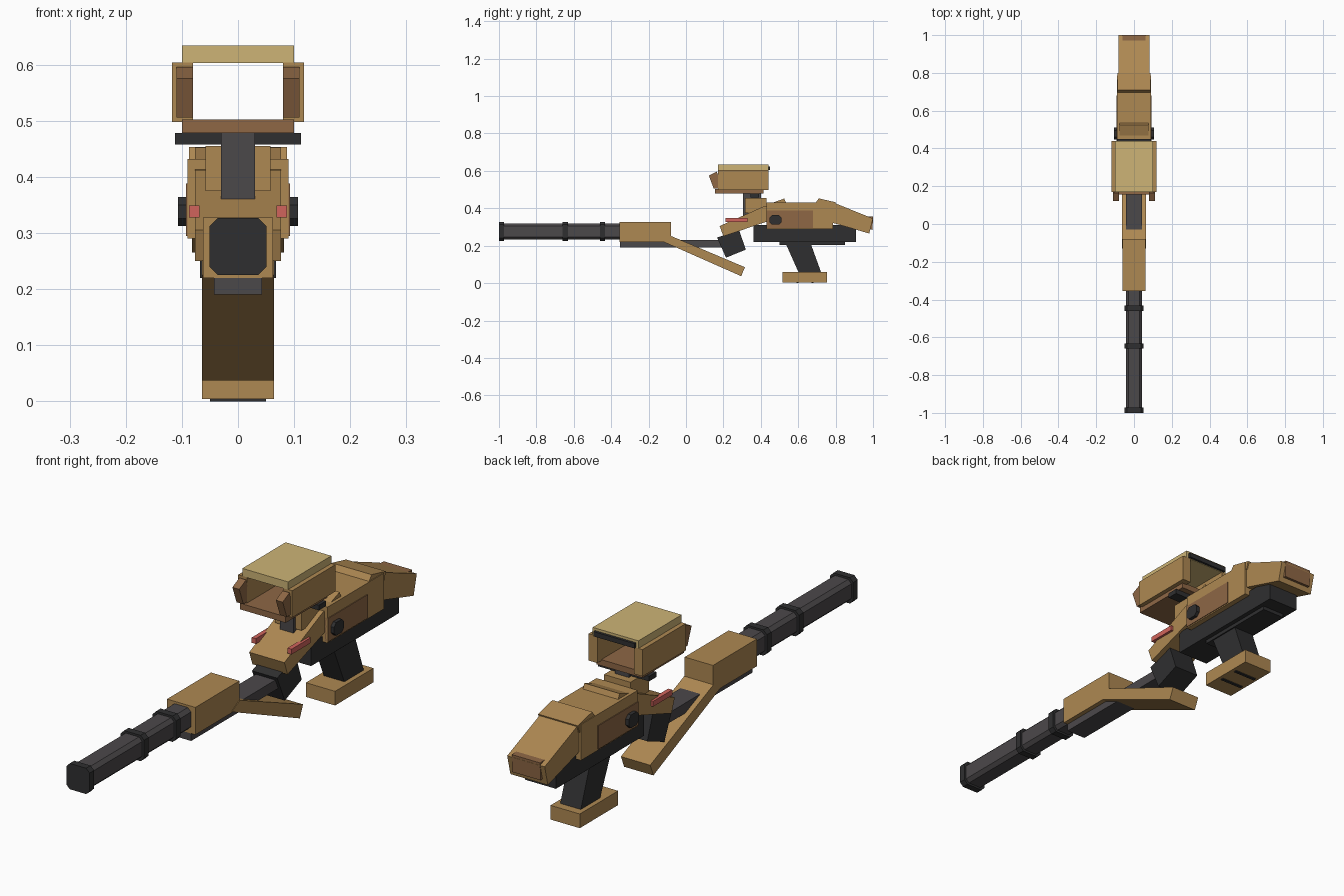
import bpy, bmesh

old = bpy.data.objects.get("Cube")
if old:
    bpy.data.objects.remove(old)


def material(name, hex_code):
    channels = [int(hex_code[i:i + 2], 16) / 255 for i in (0, 2, 4)]
    col = [((c + 0.055) / 1.055) ** 2.4 for c in channels] + [1]
    m = bpy.data.materials.new(name)
    m.use_nodes = True
    m.diffuse_color = col
    bsdf = next(n for n in m.node_tree.nodes if n.type == 'BSDF_PRINCIPLED')
    bsdf.inputs["Base Color"].default_value = col
    return m


WOOD = material("ochre", "AE8852")
BROWN = material("brown", "8E6745")
TAN = material("pale tan", "CDB476")
DARK = material("near black", "2F2F30")
GREY = material("dark grey", "4B484A")
RED = material("red", "D0645C")


def finish(name, bm, mat):
    bmesh.ops.recalc_face_normals(bm, faces=bm.faces)
    me = bpy.data.meshes.new(name)
    bm.to_mesh(me)
    bm.free()
    me.materials.append(mat)
    ob = bpy.data.objects.new(name, me)
    bpy.context.collection.objects.link(ob)
    return ob


def side_prism(name, profile, x0, x1, mat):
    """Side outline of (y, z) points extruded across x."""
    bm = bmesh.new()
    a = [bm.verts.new((x0, y, z)) for y, z in profile]
    b = [bm.verts.new((x1, y, z)) for y, z in profile]
    bm.faces.new(a)
    bm.faces.new(b)
    for i in range(len(a)):
        j = (i + 1) % len(a)
        bm.faces.new((a[i], a[j], b[j], b[i]))
    return finish(name, bm, mat)


def slab(name, profile, half, mat):
    return side_prism(name, profile, -half, half, mat)


def rect(y0, y1, z0, z1):
    return [(y0, z0), (y1, z0), (y1, z1), (y0, z1)]


def block(name, half, y0, y1, z0, z1, mat):
    return slab(name, rect(y0, y1, z0, z1), half, mat)


def pair(name, profile, x0, x1, mat):
    for side, s in (("left", 1), ("right", -1)):
        side_prism(side + "_" + name, profile, s * x0, s * x1, mat)


def cut_corners(y0, y1, z0, z1, c):
    return [(y0 + c, z0), (y1 - c, z0), (y1, z0 + c), (y1, z1 - c),
            (y1 - c, z1), (y0 + c, z1), (y0, z1 - c), (y0, z0 + c)]


def octagon_tube(name, y0, y1, half, cut, mat):
    """Chamfered square section running along y on the barrel axis."""
    bm = bmesh.new()
    outline = cut_corners(-half, half, -half, half, cut)
    a, b = ([bm.verts.new((x, y, 0.276 + z)) for x, z in outline] for y in (y0, y1))
    bm.faces.new(a)
    bm.faces.new(b)
    for i in range(8):
        j = (i + 1) % 8
        bm.faces.new((a[i], a[j], b[j], b[i]))
    return finish(name, bm, mat)


# Barrel and its collars
octagon_tube("barrel", -0.995, -0.3, 0.043, 0.014, GREY)
for label, y0, y1 in (("muzzle", -1, -0.972), ("front", -0.66, -0.632), ("rear", -0.46, -0.432)):
    octagon_tube(label + "_collar", y0, y1, 0.051, 0.015, DARK)

# Fore end with angled brace and lower rail
block("fore_end", 0.062, -0.355, -0.08, 0.22, 0.328, WOOD)
slab("angled_brace", [(-0.13, 0.225), (-0.08, 0.252), (0.315, 0.085), (0.295, 0.037)], 0.064, WOOD)
block("lower_rail", 0.043, -0.354, 0.25, 0.19, 0.23, GREY)
slab("rail_socket", [(0.166, 0.243), (0.283, 0.285), (0.32, 0.179), (0.214, 0.136)], 0.055, DARK)

# Main body
slab("nose", [(0.18, 0.305), (0.2, 0.25), (0.45, 0.335), (0.45, 0.415), (0.42, 0.412)], 0.077, WOOD)
block("body", 0.09, 0.43, 0.785, 0.29, 0.432, WOOD)
slab("tail", [(0.69, 0.35), (0.98, 0.265), (1.0, 0.345), (0.785, 0.432), (0.70, 0.432)], 0.082, WOOD)
slab("rear_plate", [(0.935, 0.29), (0.997, 0.285), (1.0, 0.355), (0.94, 0.358)], 0.062, BROWN)
slab("front_ridge", [(0.45, 0.425), (0.525, 0.452), (0.537, 0.425)], 0.077, WOOD)
slab("rear_ridge", [(0.69, 0.425), (0.71, 0.453), (0.80, 0.432), (0.79, 0.40)], 0.087, WOOD)
block("underbody", 0.068, 0.36, 0.91, 0.22, 0.31, DARK)
block("underbody_plate", 0.05, 0.5, 0.85, 0.205, 0.225, DARK)
pair("side_panel", rect(0.43, 0.68, 0.295, 0.388), 0.08, 0.093, BROWN)
pair("knob", cut_corners(0.447, 0.51, 0.312, 0.364, 0.014), 0.09, 0.107, DARK)
pair("red_rod", rect(0.21, 0.33, 0.328, 0.349), 0.069, 0.087, RED)

# Grip and foot
slab("grip", [(0.525, 0.23), (0.66, 0.23), (0.725, 0.05), (0.605, 0.05)], 0.045, DARK)
block("grip_foot", 0.064, 0.515, 0.755, 0.004, 0.06, WOOD)
for label, y in (("front", 0.59), ("rear", 0.67)):
    block(label + "_foot_strip", 0.05, y, y + 0.012, 0, 0.006, DARK)

# Sight mount
block("sight_mount", 0.058, 0.315, 0.43, 0.375, 0.455, WOOD)
block("sight_post", 0.03, 0.305, 0.40, 0.36, 0.485, GREY)
block("sight_crossbar", 0.112, 0.345, 0.39, 0.458, 0.478, DARK)

# Open sight housing
block("sight_floor", 0.1, 0.155, 0.415, 0.478, 0.502, BROWN)
pair("sight_wall", rect(0.17, 0.44, 0.498, 0.604), 0.08, 0.118, WOOD)
pair("sight_flap", [(0.122, 0.575), (0.165, 0.596), (0.185, 0.53), (0.175, 0.506), (0.148, 0.506)],
     0.08, 0.11, BROWN)
block("sight_roof", 0.1, 0.17, 0.44, 0.603, 0.634, TAN)
block("sight_rear_strip", 0.09, 0.43, 0.45, 0.605, 0.624, DARK)
